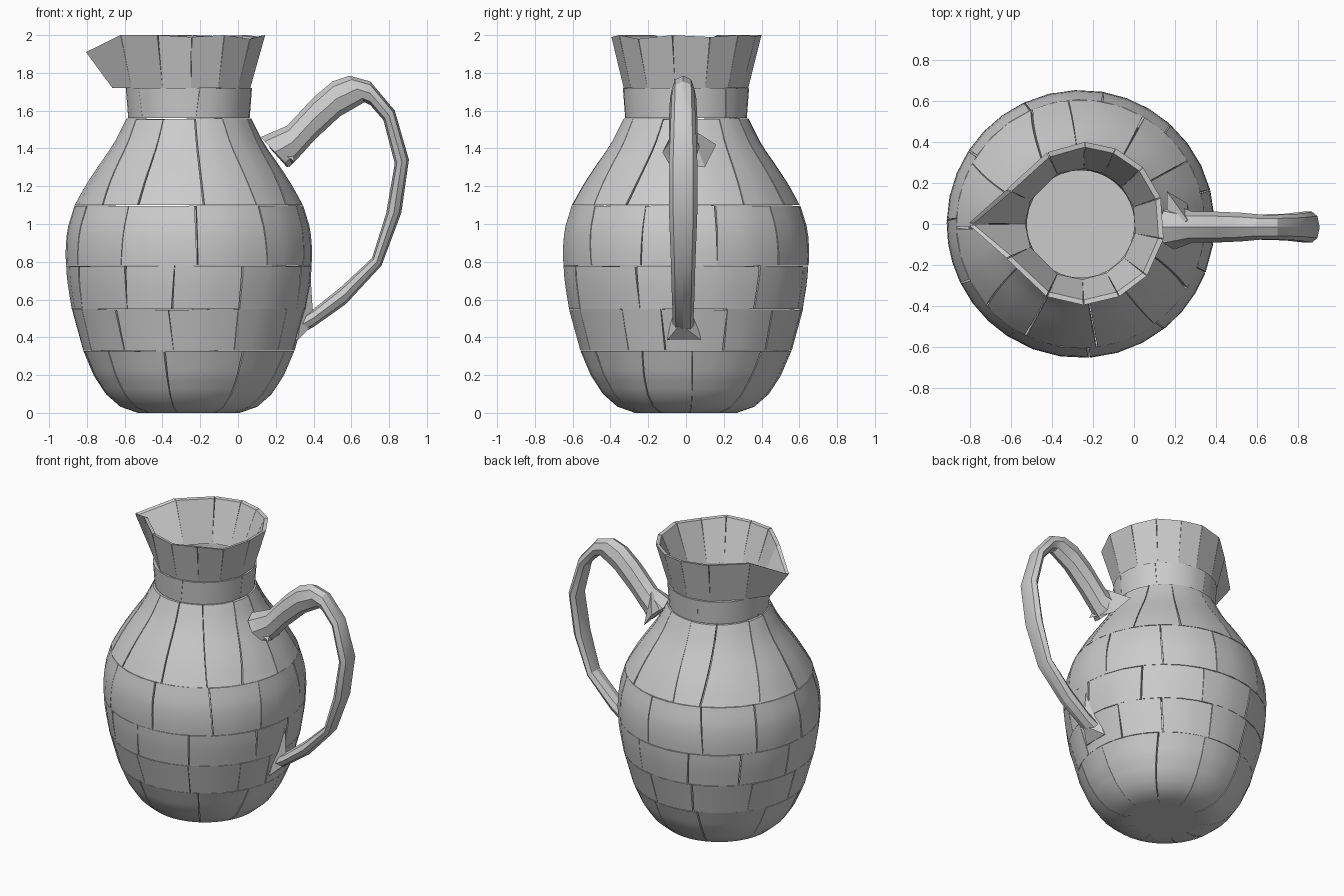
import bpy, bmesh, math, random
from mathutils import Vector

random.seed(4)
if "Cube" in bpy.data.objects:
    bpy.data.objects.remove(bpy.data.objects["Cube"])

AXIS_X = -0.26      # centre line of the vessel
WALL = 0.06         # wall thickness

clay = bpy.data.materials.new("grey_clay")
clay.use_nodes = True
grey = (0.6, 0.6, 0.6, 1)
clay.diffuse_color = grey
clay.node_tree.nodes["Principled BSDF"].inputs["Base Color"].default_value = grey


def finish(name, bm, angle=30):
    bmesh.ops.recalc_face_normals(bm, faces=bm.faces)
    mesh = bpy.data.meshes.new(name)
    bm.to_mesh(mesh)
    bm.free()
    mesh.materials.append(clay)
    obj = bpy.data.objects.new(name, mesh)
    bpy.context.collection.objects.link(obj)
    bpy.ops.object.select_all(action='DESELECT')
    obj.select_set(True)
    bpy.context.view_layer.objects.active = obj
    bpy.ops.object.shade_smooth_by_angle(angle=math.radians(angle))
    return obj


def polar(radius, theta, z):
    return Vector((AXIS_X + radius * math.cos(theta), radius * math.sin(theta), z))


def lerp(a, b, t):
    return a + (b - a) * t


def add_shard(bm, outer, inner):
    """Closed thick patch between two matching grids of points."""
    o = [[bm.verts.new(p) for p in row] for row in outer]
    i = [[bm.verts.new(p) for p in row] for row in inner]
    rows, cols = len(o) - 1, len(o[0]) - 1
    for g in (o, i):
        for r in range(rows):
            for c in range(cols):
                bm.faces.new((g[r][c], g[r][c + 1], g[r + 1][c + 1], g[r + 1][c]))
    for c in range(cols):
        for r in (0, rows):
            bm.faces.new((o[r][c], o[r][c + 1], i[r][c + 1], i[r][c]))
    for r in range(rows):
        for c in (0, cols):
            bm.faces.new((o[r][c], o[r + 1][c], i[r + 1][c], i[r][c]))


# Outer silhouette of belly and shoulder as (height, radius)
PROFILE = [(0, .27), (.03, .36), (.1, .44), (.2, .505), (.33, .56), (.55, .62),
           (.7, .645), (.85, .654), (.97, .645), (1.1, .605), (1.2, .55),
           (1.3, .485), (1.42, .40), (1.56, .33)]


def belly_radius(z):
    for (za, ra), (zb, rb) in zip(PROFILE, PROFILE[1:]):
        if z <= zb:
            return lerp(ra, rb, max(0, (z - za) / (zb - za)))
    return PROFILE[-1][1]


def neck_radius(z):
    return lerp(.322, .334, (z - 1.56) / .16)


def add_band(name, z0, z1, count, steps, radius, slant, gap):
    """Ring of slightly irregular shards separated by fine cracks."""
    bm = bmesh.new()
    pitch = math.tau / count
    start = random.uniform(0, pitch)
    seams = []
    for k in range(count):
        mid = start + k * pitch + random.uniform(-.16, .16) * pitch
        lean = random.uniform(-slant, slant)
        seams.append((mid - lean, mid + lean, random.uniform(.1, 1) * gap,
                      random.uniform(.1, 1) * gap))
    first = seams[0]
    seams.append((first[0] + math.tau, first[1] + math.tau, first[2], first[3]))
    cols = max(3, round(36 / count))
    for a, b in zip(seams, seams[1:]):
        tilt = [random.uniform(0, gap) * .6 for _ in range(2)]
        outer, inner = [], []
        for r in range(steps + 1):
            v = r / steps
            left = lerp(a[0] + a[2], a[1] + a[3], v)
            right = lerp(b[0] - b[2], b[1] - b[3], v)
            row_out, row_in = [], []
            for c in range(cols + 1):
                u = c / cols
                theta = lerp(left, right, u)
                z = lerp(z0, z1 - lerp(tilt[0], tilt[1], u), v)
                row_out.append(polar(radius(z), theta, z))
                row_in.append(polar(radius(z) - WALL, theta, z))
            outer.append(row_out)
            inner.append(row_in)
        add_shard(bm, outer, inner)
    finish(name, bm)


# Belly, shoulder and neck: bands of shards
add_band("base_shards", 0, .33, 10, 10, belly_radius, .05, .009)
add_band("lower_belly_shards", .33, .55, 12, 3, belly_radius, .015, .009)
add_band("middle_belly_shards", .55, .78, 11, 4, belly_radius, .015, .009)
add_band("upper_belly_shards", .78, 1.1, 11, 6, belly_radius, .02, .009)
add_band("shoulder_shards", 1.1, 1.56, 12, 8, belly_radius, .09, .01)
add_band("neck_shards", 1.56, 1.72, 6, 2, neck_radius, .03, .003)

# Floor of the vessel
bm = bmesh.new()
bmesh.ops.create_cone(bm, cap_ends=True, segments=32, radius1=.268, radius2=.34, depth=.05)
bmesh.ops.translate(bm, verts=bm.verts, vec=(AXIS_X, 0, .027))
finish("floor", bm)

# Flared rim with a pointed spout: (degrees, top radius, top height, foot radius)
RIM = [(180, .545, 1.91, .405), (155, .398, 2, .335), (115, .385, 2, .33),
       (87, .40, 2, .33), (65, .405, 1.995, .33), (42, .41, 2, .33),
       (18, .41, 1.99, .33), (-10, .41, 2, .33), (-38, .41, 1.98, .33),
       (-62, .40, 2, .33), (-88, .395, 1.99, .33), (-115, .39, 2, .33),
       (-155, .398, 2, .335)]
bm = bmesh.new()
for a, b in zip(RIM, RIM[1:] + RIM[:1]):
    outer, inner = [[], []], [[], []]
    for (deg, top, z, foot), side in ((a, -1), (b, 1)):
        theta = math.radians(deg)
        shift = side * random.uniform(.001, .008)
        outer[0].append(polar(foot, theta, 1.72))
        outer[1].append(polar(top, theta + shift, z))
        inner[0].append(polar(min(foot, .33) - WALL, theta, 1.72))
        inner[1].append(polar(top - .025, theta + shift, z - .004))
    add_shard(bm, outer, inner)
finish("spouted_rim", bm, 12)

# Handle: stations of outer edge, inner edge and half width
HANDLE = [(.12, 1.46, .27, 1.30, .11), (.26, 1.52, .31, 1.34, .075),
          (.40, 1.67, .41, 1.45, .075), (.50, 1.755, .54, 1.57, .07),
          (.59, 1.785, .67, 1.645, .06), (.70, 1.755, .70, 1.63, .06),
          (.83, 1.60, .77, 1.55, .065), (.905, 1.34, .83, 1.32, .075),
          (.865, 1.06, .785, 1.06, .075), (.76, .78, .71, .82, .065),
          (.57, .575, .55, .67, .06), (.40, .455, .40, .55, .055),
          (.28, .39, .32, .50, .06)]
HANDLE_Y = -.015
bm = bmesh.new()
rings = []
for ox, oz, ix, iz, half in HANDLE:
    out, inn = Vector((ox, 0, oz)), Vector((ix, 0, iz))
    ring = []
    for k in range(8):
        ang = k * math.tau / 8
        p = (out + inn) / 2 + (out - inn) / 2 * math.cos(ang)
        p.y = HANDLE_Y + half * math.sin(ang)
        ring.append(bm.verts.new(p))
    rings.append(ring)
for a, b in zip(rings, rings[1:]):
    for k in range(8):
        n = (k + 1) % 8
        bm.faces.new((a[k], a[n], b[n], b[k]))
bm.faces.new(rings[0])
bm.faces.new(rings[-1])
finish("handle", bm, 25)


def add_hull(name, points):
    bm = bmesh.new()
    for p in points:
        bm.verts.new(p)
    bmesh.ops.convex_hull(bm, input=bm.verts)
    finish(name, bm, 10)


# Wedges where the handle meets the body
add_hull("lower_handle_wedge", [(.25, -.10, .385), (.25, .08, .385), (.315, -.10, .385),
                                (.315, .08, .385), (.38, -.02, .79), (.32, -.02, .75),
                                (.40, -.03, .47)])
add_hull("upper_handle_wedge", [(.16, .16, 1.42), (.26, .10, 1.30), (.16, -.09, 1.43),
                                (.30, -.09, 1.33), (.26, .02, 1.51), (.17, 0, 1.40)])
